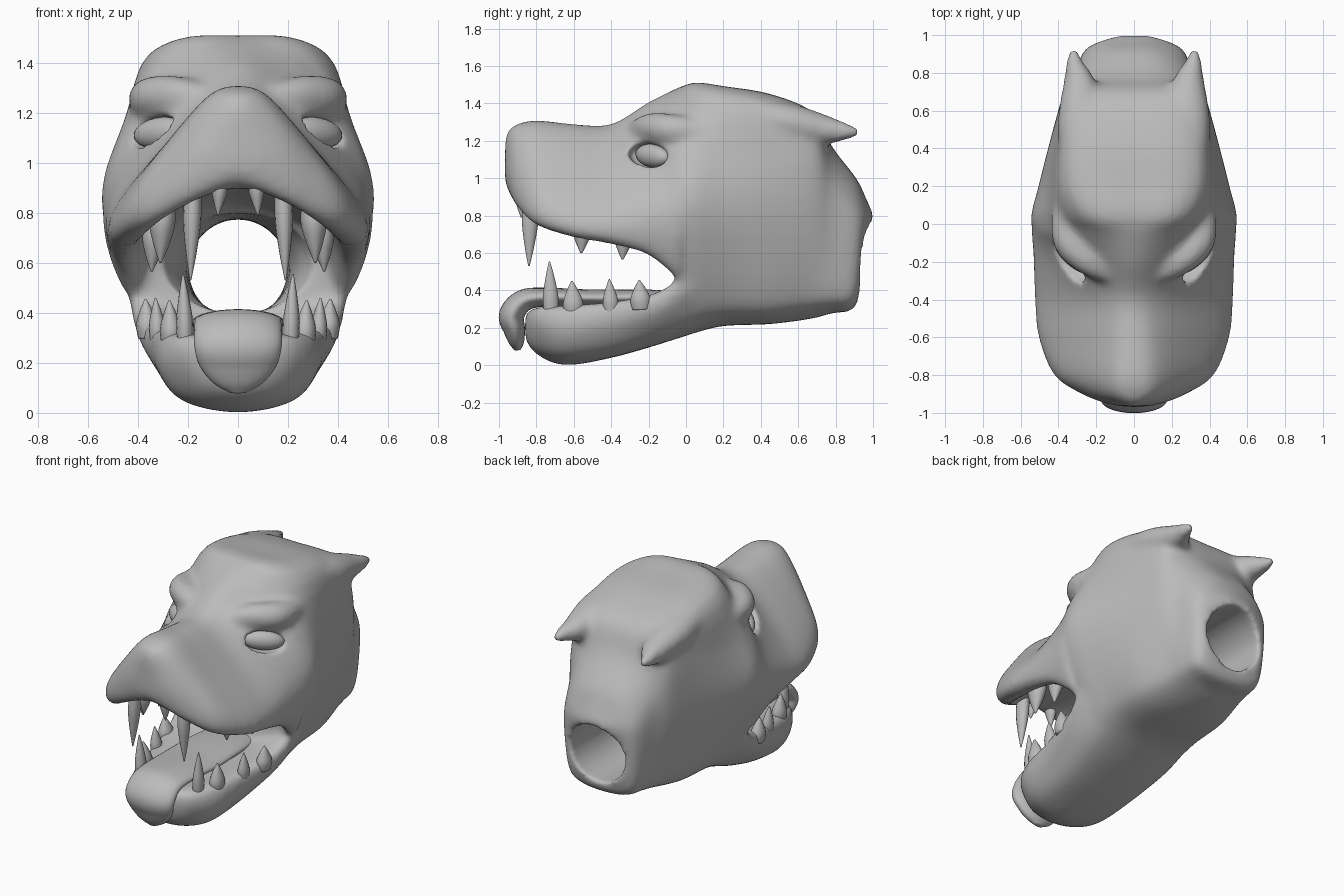
import bpy, bmesh, math
from mathutils import Vector, Matrix

cube = bpy.data.objects.get("Cube")
if cube:
    bpy.data.objects.remove(cube, do_unlink=True)

grey = bpy.data.materials.new("plain_grey")
grey.use_nodes = True
grey.diffuse_color = (.5, .5, .5, 1)
grey.node_tree.nodes["Principled BSDF"].inputs["Base Color"].default_value = (.5, .5, .5, 1)


def spline(pts, n, closed=False):
    """Smooth curve through the given vectors."""
    k = len(pts)

    def get(i):
        return pts[i % k] if closed else pts[min(max(i, 0), k - 1)]
    out = []
    for i in range(k if closed else k - 1):
        a, b, c, d = (get(i + j) for j in (-1, 0, 1, 2))
        for s in range(n):
            t = s / n
            out.append((b * 2 + (c - a) * t + (a * 2 - b * 5 + c * 4 - d) * t * t
                        + (b * 3 - a - c * 3 + d) * t ** 3) * .5)
    if not closed:
        out.append(pts[-1])
    return out


def skin(bm, rings):
    """Closed skin over a row of rings."""
    rows = [[bm.verts.new(p) for p in ring] for ring in rings]
    n = len(rows[0])
    for r, q in zip(rows, rows[1:]):
        for i in range(n):
            bm.faces.new((r[i], r[(i + 1) % n], q[(i + 1) % n], q[i]))
    bm.faces.new(rows[0])
    bm.faces.new(rows[-1])


def loft(bm, sections):
    """Symmetric loft; each section is y, then x, z of half an outline."""
    rings = []
    for y, *v in sections:
        half = [Vector((x, y, z)) for x, z in zip(v[::2], v[1::2])]
        other = [Vector((-p.x, p.y, p.z)) for p in half[-2:0:-1]]
        rings.append(spline(half + other, 4, True))
    columns = [spline(list(c), 5) for c in zip(*rings)]
    skin(bm, list(zip(*columns)))


def tube(bm, pts, side=1, sides=20, steps=5):
    """Tube through points x, y, z, half width, half thickness."""
    path = spline([Vector(p) for p in pts], steps)
    rings = []
    for i, p in enumerate(path):
        t = (path[min(i + 1, len(path) - 1)] - path[max(i - 1, 0)])
        t = Vector(t[:3]).normalized()
        u = Vector((1, 0, 0))
        u = (u - t * u.dot(t)).normalized()
        w = t.cross(u)
        ring = []
        for k in range(sides):
            a = math.tau * k / sides
            q = Vector(p[:3]) + u * math.cos(a) * p[3] + w * math.sin(a) * p[4]
            ring.append(Vector((q.x * side, q.y, q.z)))
        rings.append(ring)
    skin(bm, rings)


def eyeball(bm, side, size, push):
    """Almond shaped ellipsoid lying in the slanted eye plane."""
    m = (Matrix.Translation((side * (.325 - push * .6), -.2 + push * .8, 1.12))
         @ Matrix.Rotation(side * math.radians(38), 4, 'Z')
         @ Matrix.Rotation(side * math.radians(6), 4, 'Y')
         @ Matrix.Diagonal((*size, 1)))
    bmesh.ops.create_uvsphere(bm, u_segments=24, v_segments=16, radius=1, matrix=m)


def finish(bm, name):
    bmesh.ops.recalc_face_normals(bm, faces=bm.faces)
    mesh = bpy.data.meshes.new(name)
    bm.to_mesh(mesh)
    bm.free()
    mesh.materials.append(grey)
    mesh.shade_smooth()
    ob = bpy.data.objects.new(name, mesh)
    bpy.context.scene.collection.objects.link(ob)
    return ob


# Muzzle: ridge, cheek slope, lip and hollow palate
muzzle = [
    (-.968, 0, 1.2, .02, 1.19, .04, 1.1, .05, 1.06, .04, 1, .03, .99, .02, .99, 0, .99),
    (-.95, 0, 1.26, .06, 1.22, .12, 1.1, .15, 1.02, .13, .95, .08, .93, .05, .93, 0, .94),
    (-.9, 0, 1.29, .1, 1.26, .21, 1.1, .27, .95, .27, .86, .2, .84, .1, .88, 0, .9),
    (-.8, 0, 1.31, .12, 1.27, .28, 1.08, .4, .9, .42, .78, .34, .75, .2, .85, 0, .9),
    (-.6, 0, 1.29, .13, 1.24, .33, 1.03, .48, .83, .5, .71, .4, .69, .28, .82, 0, .9),
    (-.4, 0, 1.29, .15, 1.22, .35, 1.02, .5, .82, .52, .69, .43, .65, .3, .82, 0, .88),
    (-.2, 0, 1.41, .23, 1.28, .37, 1.1, .52, .84, .51, .64, .43, .59, .31, .76, 0, .86),
    (-.03, 0, 1.49, .24, 1.42, .46, 1.13, .545, .82, .49, .55, .4, .44, .3, .7, 0, .82),
]
# Skull: crown, temple, cheek, throat edge, running back to the neck
skull = [
    (-.05, 0, 1.47, .2, 1.42, .44, 1.13, .53, .82, .4, .44, .27, .2, 0, .14),
    (.04, 0, 1.51, .28, 1.465, .475, 1.12, .545, .82, .41, .4, .27, .22, 0, .17),
    (.2, 0, 1.49, .345, 1.45, .455, 1.13, .505, .8, .39, .4, .26, .25, 0, .21),
    (.45, 0, 1.45, .34, 1.41, .415, 1.15, .44, .8, .36, .4, .25, .26, 0, .22),
    (.68, 0, 1.35, .28, 1.33, .365, 1.15, .37, .8, .3, .42, .22, .3, 0, .25),
    (.78, 0, 1.17, .18, 1.14, .29, 1.02, .32, .8, .28, .42, .2, .31, 0, .28),
    (.91, 0, 1, .13, .98, .23, .88, .27, .74, .24, .42, .16, .34, 0, .32),
    (.96, 0, .9, .09, .88, .17, .83, .2, .76, .15, .67, .07, .63, 0, .62),
    (1, 0, .81, .04, .81, .07, .8, .08, .78, .05, .75, .02, .74, 0, .74),
]
# Lower jaw: floor, rim, side and chin
jaw = [
    (-.86, 0, .28, .06, .28, .1, .25, .1, .2, .06, .15, 0, .14),
    (-.8, 0, .3, .16, .31, .22, .28, .22, .2, .14, .09, 0, .06),
    (-.65, 0, .3, .24, .32, .3, .29, .31, .18, .22, .05, 0, 0),
    (-.4, 0, .31, .29, .34, .35, .31, .34, .2, .23, .07, 0, .04),
    (-.15, 0, .33, .33, .39, .4, .37, .385, .27, .25, .14, 0, .11),
    (0, 0, .34, .35, .48, .43, .47, .4, .35, .27, .2, 0, .16),
    (.15, 0, .34, .32, .48, .39, .47, .36, .36, .25, .25, 0, .21),
]
ear = [(.29, .3, 1.35, .1, .09), (.28, .55, 1.3, .125, .1), (.29, .74, 1.26, .09, .08),
       (.315, .85, 1.25, .05, .05), (.32, .93, 1.245, .025, .025)]
brow = [(.13, -.27, 1.26, .05, .05), (.25, -.19, 1.27, .08, .08),
        (.35, -.08, 1.26, .085, .085), (.37, .1, 1.25, .06, .06)]

bm = bmesh.new()
for part in (muzzle, skull, jaw):
    loft(bm, part)
for s in (1, -1):
    tube(bm, ear, s)
    tube(bm, brow, s)
head = finish(bm, "head")

# Cutter: throat passage and eye sockets
throat = [(0, -.3, .6, .36, .2), (0, -.08, .6, .31, .2), (0, .15, .59, .23, .2),
          (0, .6, .575, .2, .2), (0, 1.1, .575, .2, .2)]
bm = bmesh.new()
tube(bm, throat, sides=32)
for s in (1, -1):
    eyeball(bm, s, (.14, .08, .066), 0)
cutter = finish(bm, "throat_and_socket_cutter")
cutter.hide_render = True


def remesh(name):
    m = head.modifiers.new(name, 'REMESH')
    m.mode = 'VOXEL'
    m.voxel_size = .016
    m.use_smooth_shade = True


# Fuse the head, soften it, hollow it, soften the rims
def soften(name, iterations):
    m = head.modifiers.new(name, 'SMOOTH')
    m.factor = .5
    m.iterations = iterations


remesh("fuse")
soften("soften_form", 16)
cut = head.modifiers.new("hollow", 'BOOLEAN')
cut.operation = 'DIFFERENCE'
cut.solver = 'EXACT'
cut.object = cutter
remesh("even")
soften("soften_rims", 6)
bpy.context.view_layer.objects.active = head
for m in list(head.modifiers):
    bpy.ops.object.modifier_apply(modifier=m.name)
bpy.data.objects.remove(cutter, do_unlink=True)
head.data.materials.clear()
head.data.materials.append(grey)
head.data.shade_smooth()

# Eyes
for s, label in ((1, "left"), (-1, "right")):
    bm = bmesh.new()
    eyeball(bm, s, (.132, .055, .062), .028)
    finish(bm, label + "_eye")

# Tongue hanging over the chin
bm = bmesh.new()
tube(bm, [(0, .1, .34, .14, .04), (0, -.2, .36, .18, .045), (0, -.5, .36, .19, .045),
          (0, -.75, .365, .18, .05), (0, -.87, .345, .175, .06), (0, -.932, .27, .175, .068),
          (0, -.918, .19, .155, .058), (0, -.905, .12, .1, .04), (0, -.9, .08, .03, .015)], sides=28)
finish(bm, "tongue")

# Teeth: x, y, root height, tip height, radius
teeth = {
    "upper_fang": (.19, -.83, .9, .53, .045),
    "upper_incisor": (.08, -.87, .95, .79, .04),
    "upper_molar": (.31, -.55, .84, .6, .065),
    "upper_back_molar": (.345, -.33, .76, .565, .055),
    "lower_fang": (.22, -.72, .26, .555, .042),
    "lower_front_molar": (.275, -.6, .27, .45, .055),
    "lower_molar": (.33, -.4, .28, .46, .042),
    "lower_back_molar": (.37, -.24, .3, .455, .055),
}
for name, (x, y, root, tip, r) in teeth.items():
    for s, label in ((1, "left_"), (-1, "right_")):
        bm = bmesh.new()
        tube(bm, [(x + f * .01 - .01, y - f * .01, root + (tip - root) * f, r * w * .8, r * w)
                  for f, w in ((0, .9), (.35, 1), (.7, .6), (1, .08))], s, 14)
        finish(bm, label + name)
